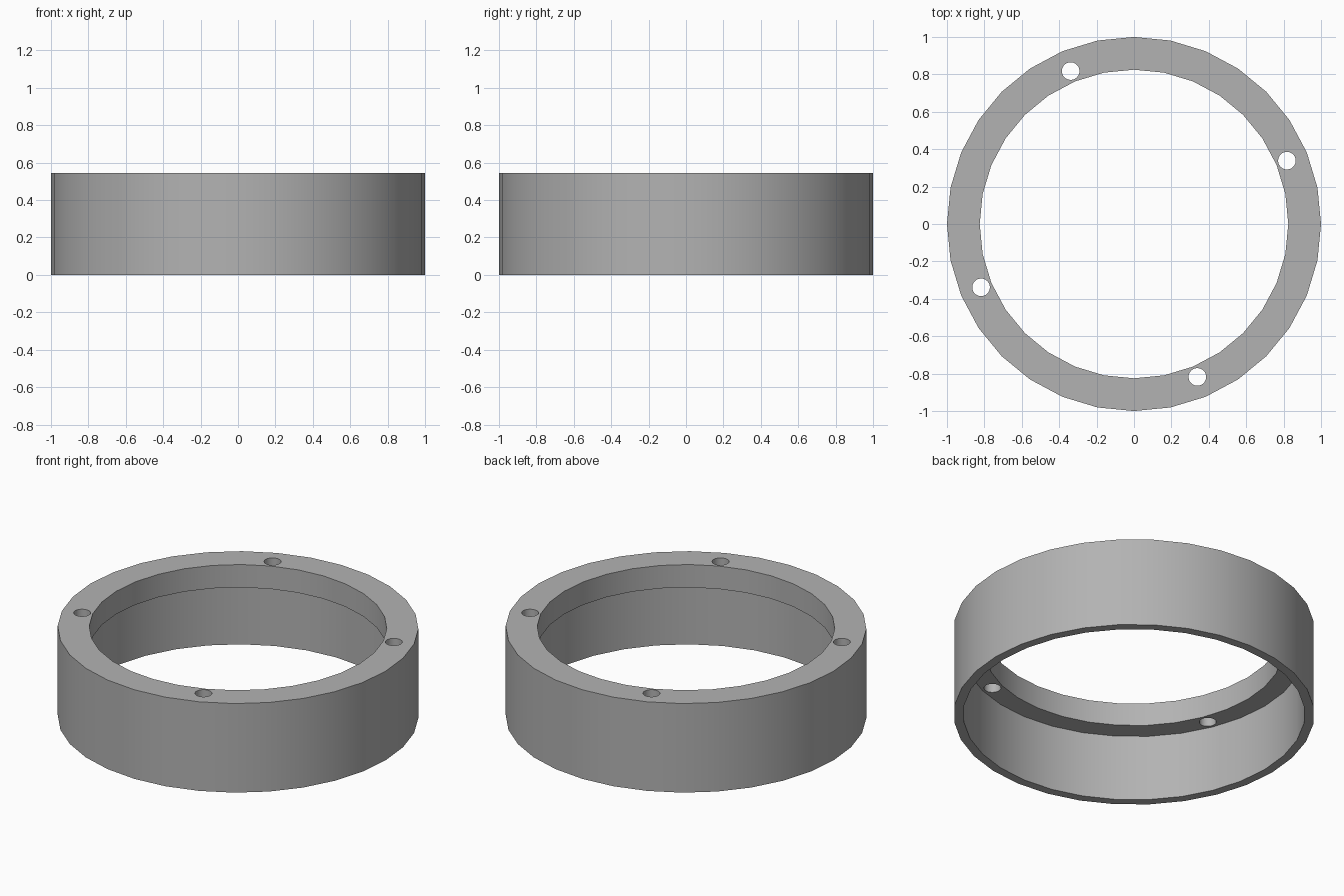
import bpy
import bmesh
from math import radians, cos, sin, tau

SIDES = 32
HEIGHT = 0.545
FLANGE_BOTTOM = 0.405
OUTER, WALL_INNER, FLANGE_INNER = 1.0, 0.947, 0.825
HOLE_CIRCLE, HOLE_RADIUS = 0.885, 0.047

cube = bpy.data.objects.get("Cube")
if cube:
    bpy.data.objects.remove(cube, do_unlink=True)


def flat_material(name, colour):
    mat = bpy.data.materials.new(name)
    mat.use_nodes = True
    mat.diffuse_color = colour
    mat.node_tree.nodes["Principled BSDF"].inputs["Base Color"].default_value = colour
    return mat


def new_object(name, bm):
    bmesh.ops.recalc_face_normals(bm, faces=bm.faces)
    mesh = bpy.data.meshes.new(name)
    bm.to_mesh(mesh)
    bm.free()
    obj = bpy.data.objects.new(name, mesh)
    bpy.context.collection.objects.link(obj)
    return obj


def lathe(name, profile):
    """Turn a closed (radius, height) profile around the z axis."""
    bm = bmesh.new()
    rings = []
    for i in range(SIDES):
        a = tau * i / SIDES
        rings.append([bm.verts.new((r * cos(a), r * sin(a), z)) for r, z in profile])
    for i, ring in enumerate(rings):
        after = rings[(i + 1) % SIDES]
        for j in range(len(profile)):
            k = (j + 1) % len(profile)
            bm.faces.new((ring[j], after[j], after[k], ring[k]))
    return new_object(name, bm)


# Ring: thin outer wall with a thicker inward flange at the top
ring = lathe("flanged_ring", [
    (OUTER, 0), (OUTER, HEIGHT), (FLANGE_INNER, HEIGHT),
    (FLANGE_INNER, FLANGE_BOTTOM), (WALL_INNER, FLANGE_BOTTOM), (WALL_INNER, 0),
])
ring.data.materials.append(flat_material("grey", (0.45, 0.45, 0.45, 1)))

# Four bolt holes through the flange
bm = bmesh.new()
for i in range(4):
    a = radians(22.5 + 90 * i)
    made = bmesh.ops.create_cone(bm, cap_ends=True, segments=32, radius1=HOLE_RADIUS,
                                 radius2=HOLE_RADIUS, depth=0.3)
    bmesh.ops.translate(bm, verts=made["verts"],
                        vec=(HOLE_CIRCLE * cos(a), HOLE_CIRCLE * sin(a), 0.48))
cutter = new_object("hole_cutter", bm)
cutter.hide_render = True

cut = ring.modifiers.new("bolt_holes", "BOOLEAN")
cut.operation = "DIFFERENCE"
cut.solver = "EXACT"
cut.object = cutter

bpy.ops.object.select_all(action="DESELECT")
ring.select_set(True)
bpy.context.view_layer.objects.active = ring
bpy.ops.object.modifier_apply(modifier=cut.name)
bpy.data.objects.remove(cutter, do_unlink=True)
bpy.ops.object.shade_smooth_by_angle(angle=radians(30))
